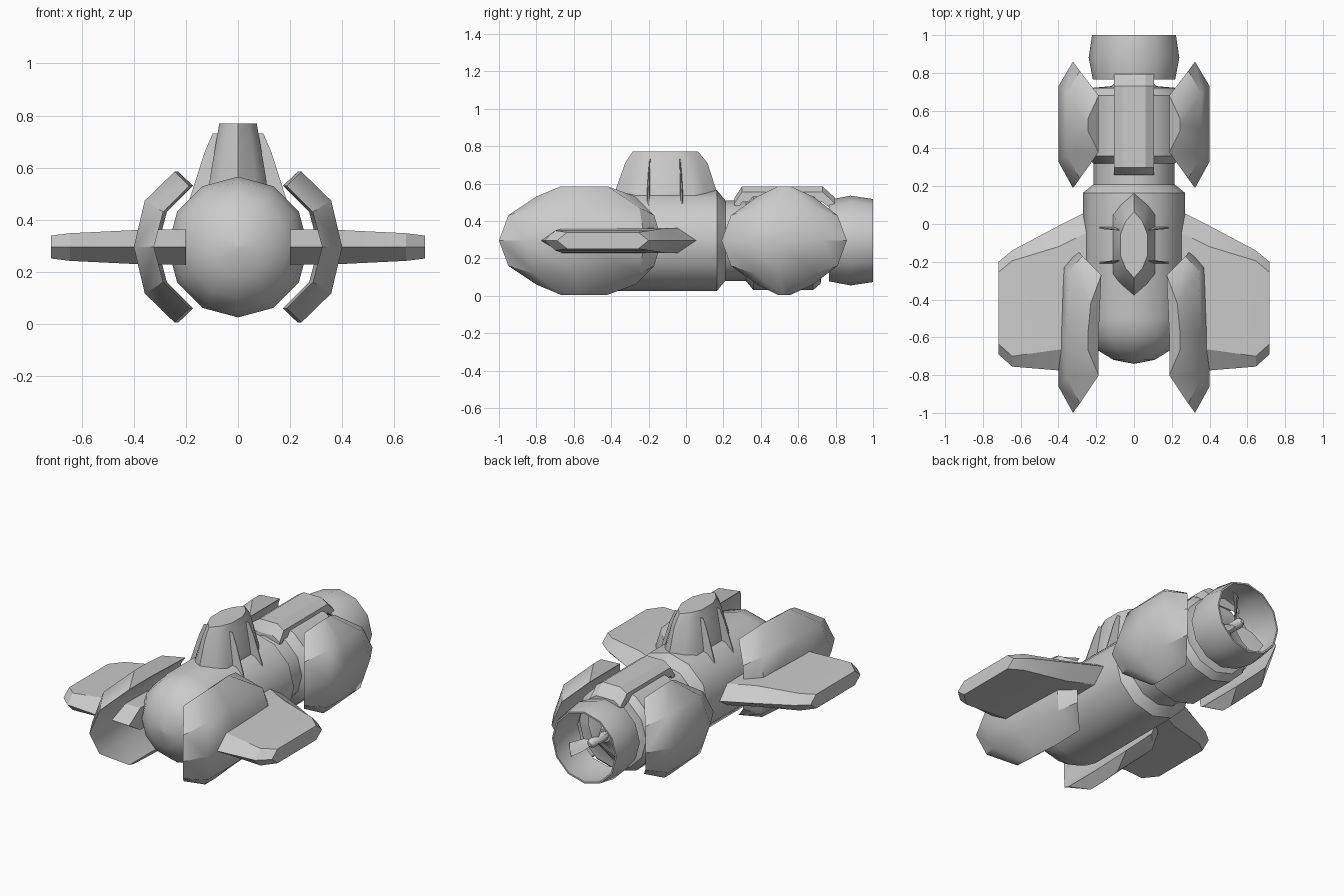
import bpy, bmesh, math
from mathutils import Vector

if "Cube" in bpy.data.objects:
    bpy.data.objects.remove(bpy.data.objects["Cube"])

AXIS_Z = 0.295
grey = bpy.data.materials.new("light_grey")
grey.diffuse_color = (0.6, 0.6, 0.6, 1)
grey.use_nodes = True
grey.node_tree.nodes["Principled BSDF"].inputs["Base Color"].default_value = grey.diffuse_color


def finish(name, bm, angle=40):
    bmesh.ops.recalc_face_normals(bm, faces=bm.faces)
    mesh = bpy.data.meshes.new(name)
    bm.to_mesh(mesh)
    bm.free()
    mesh.materials.append(grey)
    ob = bpy.data.objects.new(name, mesh)
    bpy.context.collection.objects.link(ob)
    bpy.ops.object.select_all(action='DESELECT')
    ob.select_set(True)
    bpy.context.view_layer.objects.active = ob
    bpy.ops.object.shade_smooth_by_angle(angle=math.radians(angle))
    return ob


def loft(name, rings, closed=False, angle=40):
    """Skin matching rings; cap the ends, or join last ring to first."""
    bm = bmesh.new()
    vs = [[bm.verts.new(p) for p in r] for r in rings]
    n = len(vs[0])
    pairs = list(zip(vs, vs[1:])) + ([(vs[-1], vs[0])] if closed else [])
    for a, b in pairs:
        for i in range(n):
            j = (i + 1) % n
            bm.faces.new((a[i], a[j], b[j], b[i]))
    if not closed:
        bm.faces.new(vs[0])
        bm.faces.new(vs[-1])
    bmesh.ops.remove_doubles(bm, verts=bm.verts, dist=1e-5)
    return finish(name, bm, angle)


def lathe(name, profile, sides=12, closed=False, angle=40):
    """Revolve (y, radius) points about the long axis."""
    rings = []
    for y, r in profile:
        rings.append([(r * math.sin(2 * math.pi * k / sides), y,
                       AXIS_Z + r * math.cos(2 * math.pi * k / sides)) for k in range(sides)])
    return loft(name, rings, closed, angle)


def mirrored(ob):
    m = ob.modifiers.new("mirror", 'MIRROR')
    m.use_axis = (True, False, False)
    m.use_mirror_merge = False
    return ob


# Hull: domed nose, main cylinder, neck and rear module
dome = [(-0.5 - 0.24 * math.sin(a), 0.27 * math.cos(a))
        for a in (math.radians(d) for d in (89.5, 66, 44, 22))]
lathe("hull", dome + [(-0.5, 0.27), (0.165, 0.27), (0.21, 0.215), (0.32, 0.215),
                      (0.36, 0.265), (0.68, 0.265), (0.72, 0.23), (0.73, 0.12), (0.80, 0.04)])

# Tail duct, a thin open ring
lathe("tail_duct", [(0.765, 0.218), (0.88, 0.24), (1.0, 0.222),
                    (1.0, 0.212), (0.88, 0.228), (0.765, 0.208)], closed=True)

# Propeller
lathe("propeller_hub", [(0.78, 0.028), (0.93, 0.028), (0.95, 0.012)], 8)
for k in range(3):
    t = 2 * math.pi * k / 3
    out = Vector((math.sin(t), 0, math.cos(t)))
    side = Vector((math.cos(t), 0, -math.sin(t)))
    rings = []
    for r, w, twist in ((0.015, 0.018, 0.9), (0.1, 0.04, 0.7), (0.2, 0.04, 0.45)):
        chord = side * math.cos(twist) + Vector((0, math.sin(twist), 0))
        thick = out.cross(chord) * 0.005
        c = Vector((0, 0.89, AXIS_Z)) + out * r
        rings.append([c - chord * w, c + thick, c + chord * w, c - thick])
    loft("propeller_blade", rings)


# Curved side guards: each row is inner x, z offset, y ends; then the outer ones
def guard(name, rows, taper):
    rings = []
    for s, row in [(1, r) for r in rows] + [(-1, r) for r in rows[-2::-1]]:
        xi, zi, i0, i1, xo, zo, o0, o1 = row
        dz = Vector((0, 0, AXIS_Z))
        p = [(xi, i0, s * zi), (xo, o0, s * zo), (xo, o0 + (o1 - o0) * 0.4, s * zo),
             (xo - taper, o1, s * zo), (xi - taper, i1, s * zi), (xi, i0 + (i1 - i0) * 0.4, s * zi)]
        rings.append([Vector(q) + dz for q in p])
    mirrored(loft(name, rings))


guard("front_guard", [(0.187, 0.235, -0.80, -0.27, 0.243, 0.29, -0.67, -0.42),
                      (0.287, 0.135, -0.95, -0.17, 0.358, 0.178, -0.81, -0.25),
                      (0.323, 0, -1.0, -0.13, 0.40, 0, -0.86, -0.22)], 0.014)
guard("rear_guard", [(0.187, 0.235, 0.38, 0.68, 0.243, 0.29, 0.49, 0.56),
                     (0.287, 0.135, 0.24, 0.81, 0.358, 0.178, 0.37, 0.69),
                     (0.323, 0, 0.19, 0.86, 0.40, 0, 0.33, 0.73)], 0)

# Wings with a sharp six-sided section
sections = [(0.20, -0.785, 0.09, 0.068), (0.40, -0.775, -0.01, 0.065),
            (0.645, -0.755, -0.14, 0.053), (0.717, -0.69, -0.20, 0.044)]
rings = []
for x, y0, y1, h in sections:
    b = 0.11 if x < 0.6 else 0.055
    rings.append([(x, y, AXIS_Z + z) for y, z in
                  ((y0, 0), (y0 + b, h), (y1 - b, h), (y1, 0), (y1 - b, -h), (y0 + b, -h))])
mirrored(loft("wing", rings, angle=25))

# Short struts joining the rear guards to the hull
rings = [[(x, y, AXIS_Z + z) for y, z in ((0.42, 0), (0.46, 0.04), (0.6, 0.04),
                                          (0.64, 0), (0.6, -0.04), (0.46, -0.04))]
         for x in (0.2, 0.34)]
mirrored(loft("rear_strut", rings))


# Tower
def tower_ring(z, front, back, w):
    f, b = front, back
    half = [(0, f), (0.62 * w, f + 0.03 + 0.3 * w), (w, f + 0.12), (w, b - 0.12), (0.62 * w, b - 0.03 - 0.3 * w)]
    pts = half + [(0, b)] + [(-x, y) for x, y in half[:0:-1]]
    return [(x, y, z) for x, y in pts]


loft("tower", [tower_ring(0.48, -0.40, 0.185, 0.118), tower_ring(0.57, -0.375, 0.16, 0.106),
               tower_ring(0.71, -0.325, 0.115, 0.082), tower_ring(0.77, -0.285, 0.065, 0.072)], angle=35)

# Thin buttress fins leaning on the tower
for y0, lean in ((-0.205, 1), (-0.02, -1)):
    rings = []
    for z, xo, t, dy in ((0.45, 0.195, 0.016, 0), (0.66, 0.128, 0.008, 0.008), (0.73, 0.098, 0.004, 0.012)):
        y = y0 + lean * dy
        rings.append([(0.05, y - t, z), (xo, y - t * 0.3, z), (xo, y + t * 0.3, z), (0.05, y + t, z)])
    mirrored(loft("buttress_fin", rings))

# Raised spine bridging the rear module and the duct
rings = []
for y, zb, zt in ((0.26, 0.47, 0.525), (0.30, 0.53, 0.585), (0.73, 0.53, 0.585), (0.795, 0.48, 0.525)):
    rings.append([(-0.105, y, zb - 0.03), (-0.105, y, zt - 0.03), (-0.06, y, zt),
                  (0.06, y, zt), (0.105, y, zt - 0.03), (0.105, y, zb - 0.03)])
loft("rear_spine", rings, angle=25)
